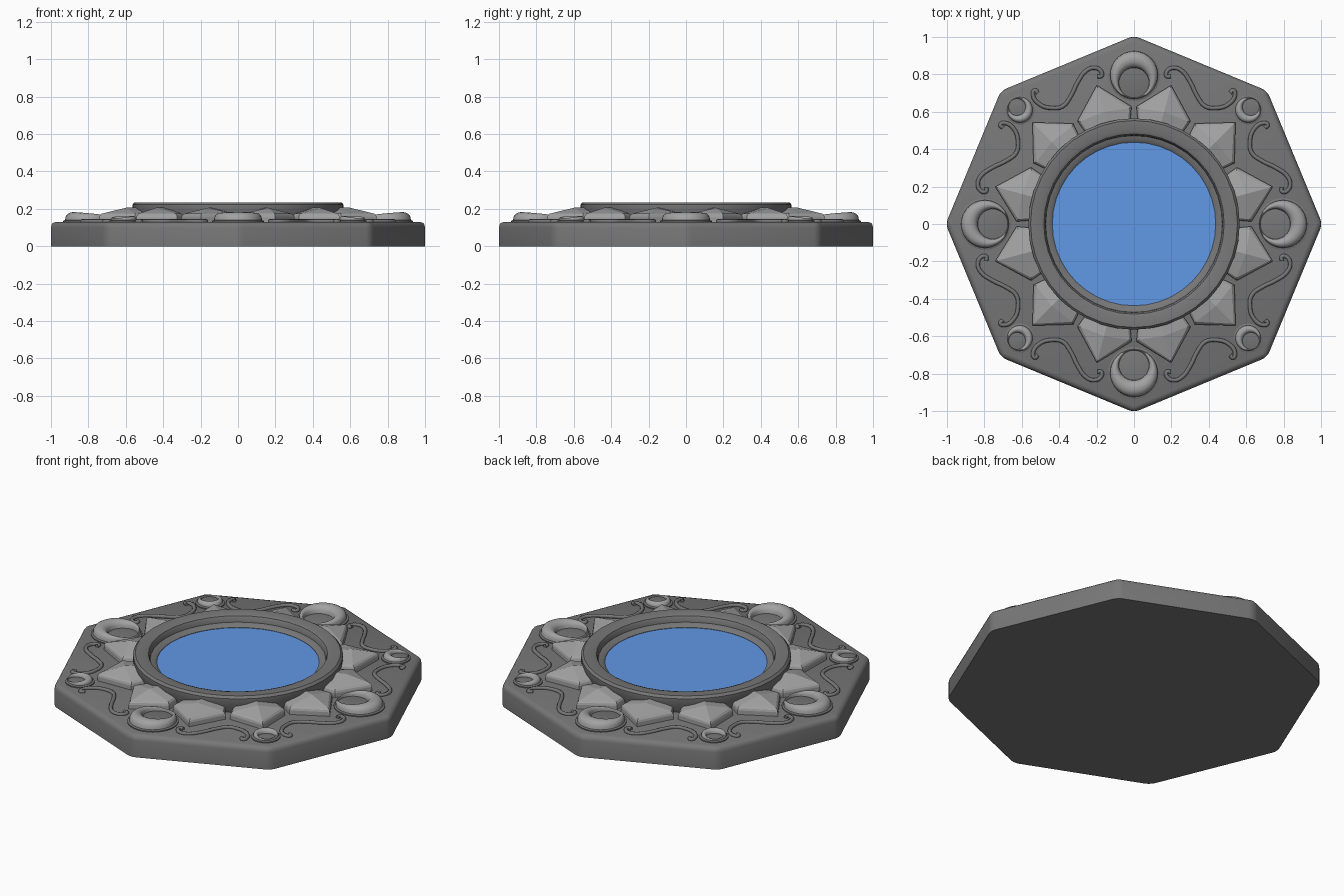
import bpy, bmesh, math
from math import sin, cos, pi, radians
from mathutils import Matrix

if "Cube" in bpy.data.objects:
    bpy.data.objects.remove(bpy.data.objects["Cube"])

TOP = 0.13  # height of the base plate


def material(name, r, g, b):
    mat = bpy.data.materials.new(name)
    mat.diffuse_color = (r, g, b, 1)
    mat.use_nodes = True
    mat.node_tree.nodes["Principled BSDF"].inputs["Base Color"].default_value = mat.diffuse_color
    return mat


DARK = material("dark_stone", 0.185, 0.185, 0.185)
LIGHT = material("light_stone", 0.36, 0.36, 0.36)
BLUE = material("inlay_blue", 0.12, 0.315, 0.78)


def add(name, bm, mat, smooth=True, angle=35):
    bmesh.ops.recalc_face_normals(bm, faces=bm.faces)
    me = bpy.data.meshes.new(name)
    bm.to_mesh(me)
    bm.free()
    me.materials.append(mat)
    ob = bpy.data.objects.new(name, me)
    bpy.context.collection.objects.link(ob)
    if smooth:
        bpy.ops.object.select_all(action='DESELECT')
        ob.select_set(True)
        bpy.context.view_layer.objects.active = ob
        bpy.ops.object.shade_smooth_by_angle(angle=radians(angle))
    return ob


def loft(bm, rings, closed_profile=False):
    """Bridge a list of equally long closed loops of points."""
    loops = [[bm.verts.new(p) for p in r] for r in rings]
    n = len(loops[0])
    pairs = list(zip(loops, loops[1:]))
    if closed_profile:
        pairs.append((loops[-1], loops[0]))
    for a, b in pairs:
        for i in range(n):
            j = (i + 1) % n
            bm.faces.new((a[i], a[j], b[j], b[i]))
    return loops


def circle(r, z, n, cx=0):
    return [(cx + r * cos(2 * pi * i / n), r * sin(2 * pi * i / n), z) for i in range(n)]


# Octagonal base plate with softened top and corner edges
bm = bmesh.new()
lo, hi = loft(bm, [circle(1.007, 0, 8), circle(1.007, TOP, 8)])
bm.faces.new(lo)
bm.faces.new(hi)
edges = [e for e in bm.edges if any(v.co.z > 0.01 for v in e.verts)]
bmesh.ops.bevel(bm, geom=edges, offset=0.03, segments=3, profile=0.5, affect='EDGES')
add("base_plate", bm, DARK)

# Raised round frame
bm = bmesh.new()
profile = [(0.535, 0.12), (0.565, 0.19), (0.565, 0.222), (0.553, 0.235), (0.50, 0.235),
           (0.482, 0.228), (0.475, 0.215), (0.472, 0.195), (0.45, 0.19), (0.437, 0.18),
           (0.437, 0.12)]
loft(bm, [circle(r, z, 40) for r, z in profile], closed_profile=True)
add("round_frame", bm, DARK)

# Blue inlay
bm = bmesh.new()
lo, hi = loft(bm, [circle(0.44, 0.12, 40), circle(0.44, 0.178, 40)])
bm.faces.new(lo)
bm.faces.new(hi)
add("blue_inlay", bm, BLUE, angle=30)

# Faceted petals around the frame
for k in range(12):
    p = bmesh.new()
    outline = [(0.50, -0.11), (0.61, -0.15), (0.768, 0), (0.61, 0.15), (0.50, 0.11)]

    def inset(s, z):
        return [(0.5 + (x - 0.5) * s, y * (2 * s - 1), z) for x, y in outline]
    low, mid, soft, rim = loft(p, [inset(1, 0.12), inset(1, 0.154), inset(0.985, 0.165),
                                   inset(0.95, 0.174)])
    peak, back = p.verts.new((0.62, 0, 0.206)), p.verts.new((0.50, 0, 0.206))
    p.faces.new((rim[1], rim[2], peak))
    p.faces.new((rim[2], rim[3], peak))
    p.faces.new((rim[0], rim[1], peak, back))
    p.faces.new((rim[3], rim[4], back, peak))
    p.faces.new((rim[4], rim[0], back))
    p.faces.new(low)
    bmesh.ops.rotate(p, verts=p.verts, cent=(0, 0, 0),
                     matrix=Matrix.Rotation(radians(15 + 30 * k), 3, 'Z'))
    add("petal", p, LIGHT, angle=10)


# Crescent moons on thin discs
def crescent(name, angle, c, r_out, h, r_in, height):
    n, m = 32, 8
    rot = Matrix.Rotation(angle, 4, 'Z')
    disc = bmesh.new()
    lo, _, top = loft(disc, [circle(r_out + 0.01, 0.12, n, c), circle(r_out + 0.01, TOP + 0.006, n, c),
                             circle(r_out, TOP + 0.01, n, c)])
    disc.faces.new(lo)
    disc.faces.new(top)
    add(name + "_disc", disc, DARK).matrix_world = rot
    bm = bmesh.new()
    a, b = circle(r_out, TOP, n, c), circle(r_in, TOP, n, h)
    widest = r_out - r_in + abs(c - h)
    rings = []
    for j in range(m + 1):
        t = pi * j / m
        f = (1 - cos(t)) / 2
        ring = []
        for p, q in zip(a, b):
            w = math.dist(p, q) / widest
            ring.append((p[0] + (q[0] - p[0]) * f, p[1] + (q[1] - p[1]) * f,
                         TOP + 0.008 + height * (0.35 + 0.65 * w) * sin(t) ** 0.8))
        rings.append(ring)
    loft(bm, rings)
    add(name, bm, LIGHT, angle=60).matrix_world = rot


for k in range(4):
    crescent("large_crescent", k * pi / 2, 0.797, 0.128, 0.755, 0.08, 0.045)
    crescent("small_crescent", k * pi / 2 + pi / 4, 0.863, 0.068, 0.884, 0.045, 0.025)

# Curling scroll lines, mirrored around the plate
path = [(0.515, 0.70), (0.53, 0.715), (0.54, 0.69), (0.505, 0.64), (0.44, 0.62), (0.38, 0.63),
        (0.34, 0.68), (0.30, 0.76), (0.255, 0.82), (0.21, 0.835), (0.175, 0.815), (0.175, 0.79),
        (0.195, 0.79)]
cu = bpy.data.curves.new("scroll_lines", 'CURVE')
cu.dimensions = '3D'
cu.bevel_depth = 0.011
cu.bevel_resolution = 2
cu.resolution_u = 4
cu.use_fill_caps = True
cu.materials.append(DARK)
for k in range(4):
    for flip in (1, -1):
        s = cu.splines.new('BEZIER')
        s.bezier_points.add(len(path) - 1)
        for bp, (x, y) in zip(s.bezier_points, path):
            x *= flip
            a = k * pi / 2
            bp.co = (x * cos(a) - y * sin(a), x * sin(a) + y * cos(a), TOP + 0.004)
            bp.handle_left_type = bp.handle_right_type = 'AUTO'
bpy.context.collection.objects.link(bpy.data.objects.new("scroll_lines", cu))
